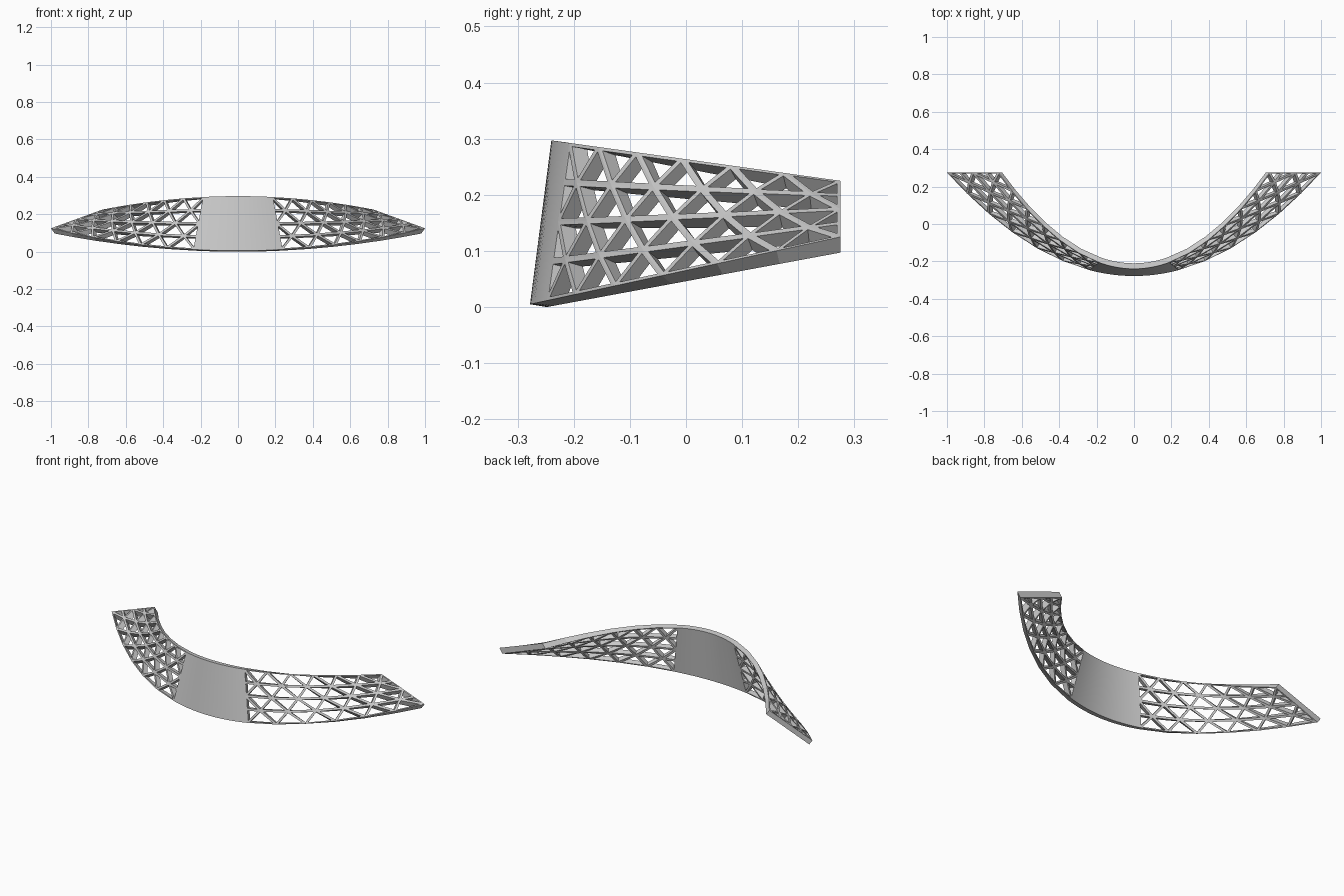
import bpy, bmesh, math
from mathutils import Vector

if "Cube" in bpy.data.objects:
    bpy.data.objects.remove(bpy.data.objects["Cube"], do_unlink=True)

grey = bpy.data.materials.new("plain_grey")
grey.use_nodes = True
grey.diffuse_color = (0.6, 0.6, 0.6, 1)
grey.node_tree.nodes["Principled BSDF"].inputs["Base Color"].default_value = (0.6, 0.6, 0.6, 1)

ROWS, CELLS = 4, 6       # triangle rows across the band, cells along one arm
PANEL_END = 0.2          # share of the half length taken by the solid panel
INSET = 0.006            # half the width of a strut

# Long edges of the band: middle y, middle z, end x, end z (all end at y = END_Y)
END_Y = 0.275
FRONT = ((-0.278, 0.005, 1.0, 0.125), (-0.24, 0.297, 0.725, 0.225))
BACK = ((-0.248, 0.0, 0.98, 0.097), (-0.21, 0.293, 0.705, 0.198))


def edge_point(edge, u):
    """Point on a parabolic edge at a share u of its half length."""
    y0, z0, x1, z1 = edge
    k = (END_Y - y0) / x1 ** 2

    def arc(x):
        a = 2 * k * x
        return (a * math.sqrt(1 + a * a) + math.asinh(a)) / (4 * k)

    target, lo, hi = arc(x1) * abs(u), 0, x1
    for _ in range(30):
        mid = (lo + hi) / 2
        lo, hi = (mid, hi) if arc(mid) < target else (lo, mid)
    t = (lo / x1) ** 2
    return Vector((math.copysign(lo, u), y0 + (END_Y - y0) * t, z0 + (z1 - z0) * t))


def band(side, u, v):
    return edge_point(side[0], u).lerp(edge_point(side[1], u), v)


def add_face(bm, points):
    bm.faces.new([bm.verts.new(p) for p in points])


def finish(bm, name):
    bmesh.ops.remove_doubles(bm, verts=bm.verts, dist=0.0002)
    bmesh.ops.recalc_face_normals(bm, faces=bm.faces)
    mesh = bpy.data.meshes.new(name)
    bm.to_mesh(mesh)
    bm.free()
    mesh.materials.append(grey)
    obj = bpy.data.objects.new(name, mesh)
    bpy.context.collection.objects.link(obj)
    return obj


# Solid centre panel
bm = bmesh.new()
STEPS = 24
ring = [(FRONT, 0), (FRONT, 1), (BACK, 1), (BACK, 0)]
sections = [[band(s, PANEL_END * (2 * i / STEPS - 1), v) for s, v in ring] for i in range(STEPS + 1)]
for a, b in zip(sections, sections[1:]):
    for j in range(4):
        n = (j + 1) % 4
        add_face(bm, (a[j], a[n], b[n], b[j]))
add_face(bm, sections[0])
add_face(bm, sections[-1])
panel = finish(bm, "centre_panel")
bpy.context.view_layer.objects.active = panel
panel.select_set(True)
bpy.ops.object.shade_smooth_by_angle(angle=math.radians(30))
panel.select_set(False)


# Triangular lattice arm: every cell is a triangle with an inset hole
def inset_triangle(points, weights, f):
    centre = sum((p * w for p, w in zip(points, weights)), Vector())
    return [p.lerp(centre, f) for p in points]


def add_cell(bm, cell):
    coords = [(PANEL_END + (1 - PANEL_END) * c / CELLS, r / ROWS) for c, r in cell]
    front = [band(FRONT, u, v) for u, v in coords]
    back = [band(BACK, u, v) for u, v in coords]
    lengths = [(front[i - 2] - front[i - 1]).length for i in range(3)]
    total = sum(lengths)
    area = (front[1] - front[0]).cross(front[2] - front[0]).length / 2
    f = min(0.95, INSET * total / (2 * area))
    weights = [s / total for s in lengths]
    fin = inset_triangle(front, weights, f)
    bin_ = inset_triangle(back, weights, f)
    for i in range(3):
        j = (i + 1) % 3
        add_face(bm, (front[i], front[j], fin[j], fin[i]))
        add_face(bm, (back[i], back[j], bin_[j], bin_[i]))
        add_face(bm, (fin[i], fin[j], bin_[j], bin_[i]))
        (c0, r0), (c1, r1) = cell[i], cell[j]
        on_rail = r0 == r1 and r0 in (0, ROWS)
        on_end = c0 == c1 and c0 in (0, CELLS)
        if on_rail or on_end:
            add_face(bm, (front[i], front[j], back[j], back[i]))


def clamp(c):
    return max(0, min(CELLS, c))


bm = bmesh.new()
for row in range(ROWS):
    whole, half = (row, row + 1) if row % 2 == 0 else (row + 1, row)
    for i in range(CELLS + 1):
        add_cell(bm, [(clamp(i - 0.5), half), (clamp(i + 0.5), half), (i, whole)])
        if i < CELLS:
            add_cell(bm, [(i, whole), (i + 1, whole), (i + 0.5, half)])
arms = finish(bm, "lattice_arms")
mirror = arms.modifiers.new("mirror", "MIRROR")
mirror.use_mirror_merge = False
